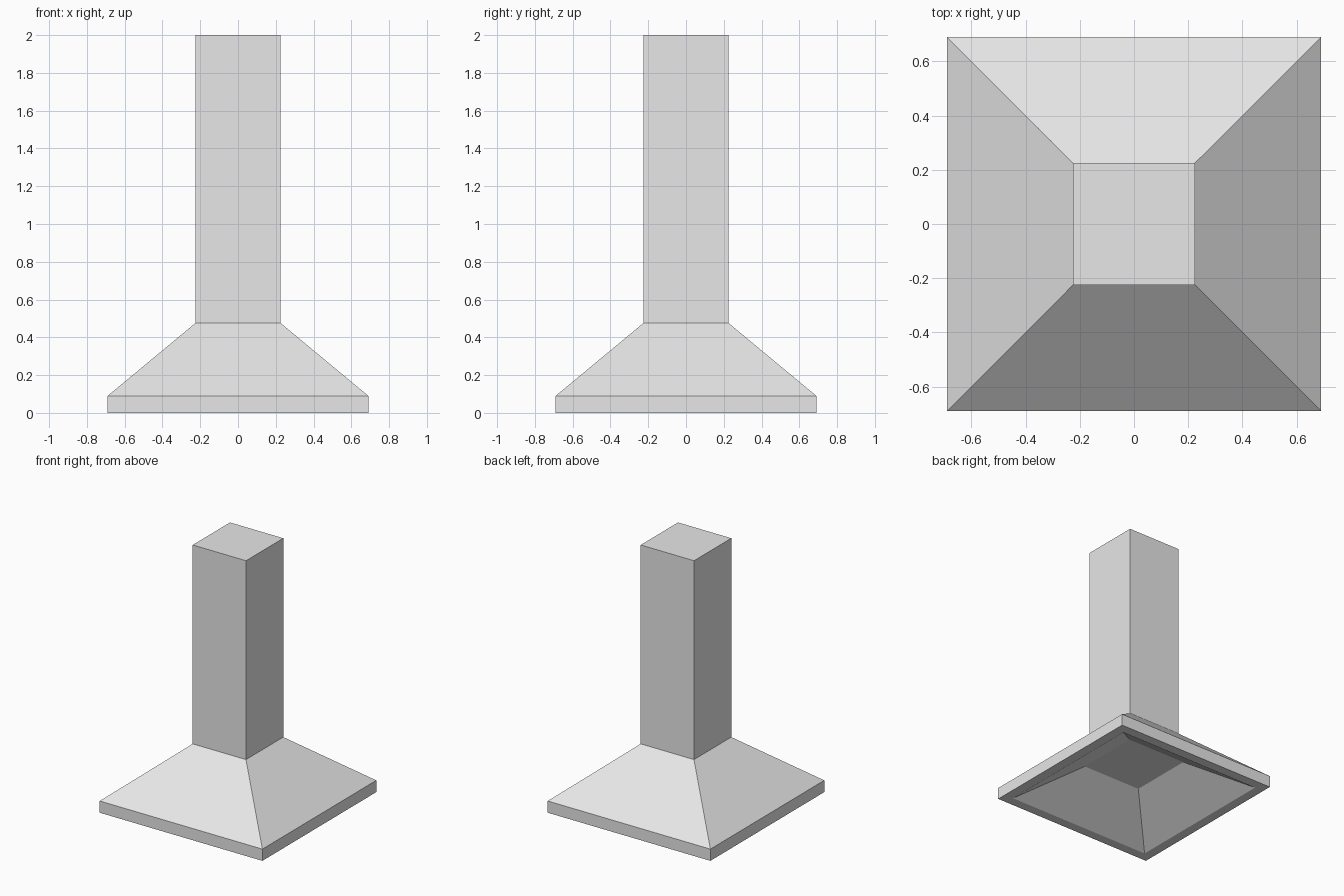
import bpy
import bmesh

cube = bpy.data.objects.get("Cube")
if cube:
    bpy.data.objects.remove(cube, do_unlink=True)

steel = bpy.data.materials.new("light grey steel")
steel.use_nodes = True
grey = (0.8, 0.8, 0.8, 1)
steel.diffuse_color = grey
steel.node_tree.nodes["Principled BSDF"].inputs["Base Color"].default_value = grey

CORNERS = ((-1, -1), (1, -1), (1, 1), (-1, 1))


def square_loft(name, profile, cap_start=False, cap_end=False):
    """Loft square rings given as (half width, height) pairs."""
    bm = bmesh.new()
    rings = [[bm.verts.new((sx * half, sy * half, z)) for sx, sy in CORNERS]
             for half, z in profile]
    for lower, upper in zip(rings, rings[1:]):
        for i in range(4):
            j = (i + 1) % 4
            bm.faces.new((lower[i], lower[j], upper[j], upper[i]))
    if cap_start:
        bm.faces.new(rings[0][::-1])
    if cap_end:
        bm.faces.new(rings[-1])
    mesh = bpy.data.meshes.new(name)
    bm.to_mesh(mesh)
    bm.free()
    mesh.materials.append(steel)
    obj = bpy.data.objects.new(name, mesh)
    bpy.context.collection.objects.link(obj)
    return obj


duct = 0.226      # half width of the chimney
outer = 0.69      # half width of the canopy
shoulder = 0.475  # height where canopy meets chimney

# Canopy: recessed underside, flat bottom lip, upright rim, sloping top
square_loft("hood_canopy",
            [(0.25, 0.237), (0.615, 0), (outer, 0), (outer, 0.09), (duct, shoulder)],
            cap_start=True)

# Chimney: straight square duct with a closed top
square_loft("chimney", [(duct, shoulder), (duct, 2)], cap_end=True)
